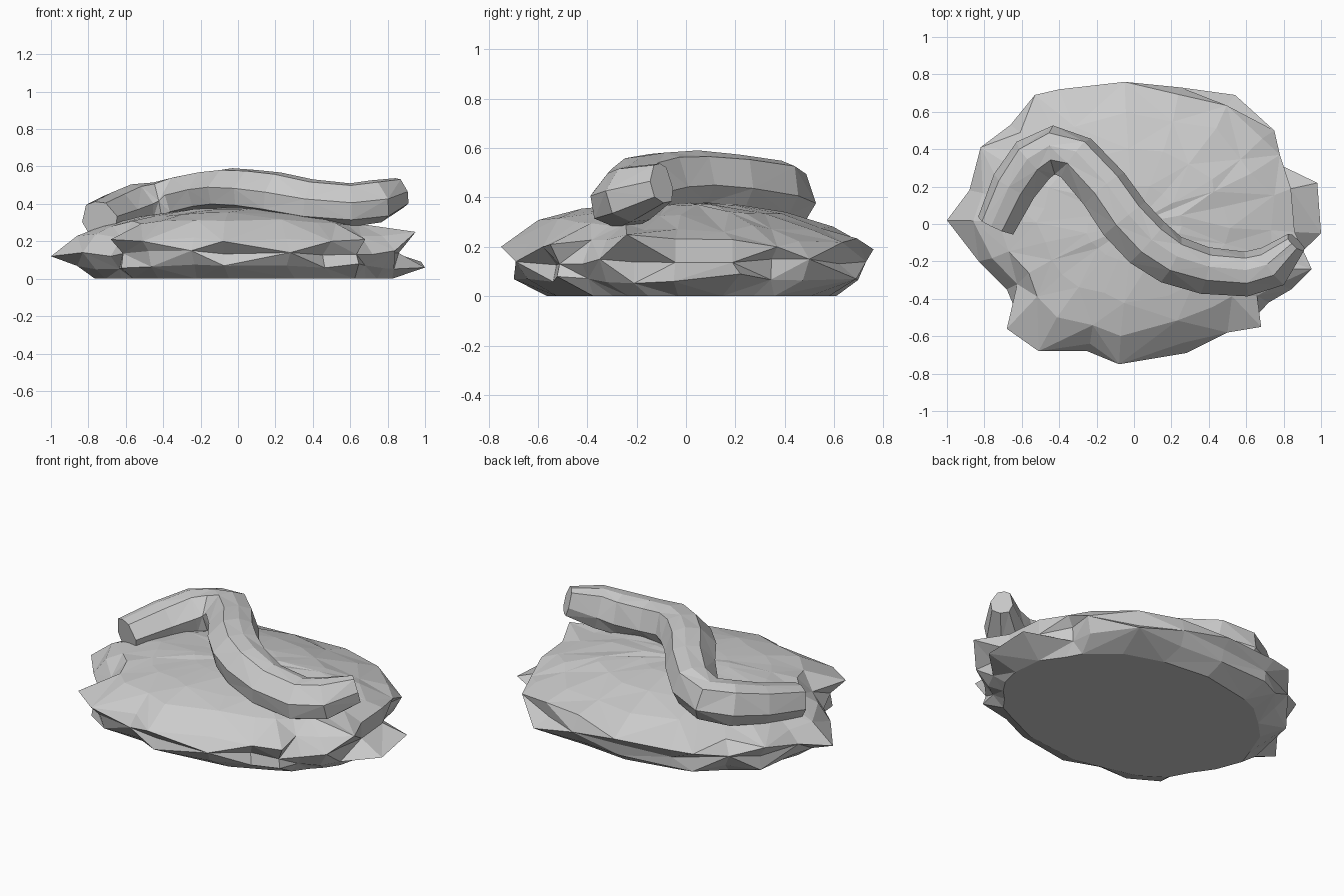
import bpy, bmesh, math, random
from mathutils import Vector

if "Cube" in bpy.data.objects:
    bpy.data.objects.remove(bpy.data.objects["Cube"])

random.seed(11)

stone = bpy.data.materials.new("stone grey")
stone.diffuse_color = (0.6, 0.6, 0.6, 1)
stone.use_nodes = True
stone.node_tree.nodes["Principled BSDF"].inputs["Base Color"].default_value = stone.diffuse_color


def finish(name, bm):
    bmesh.ops.recalc_face_normals(bm, faces=bm.faces)
    me = bpy.data.meshes.new(name)
    bm.to_mesh(me)
    bm.free()
    me.materials.append(stone)
    ob = bpy.data.objects.new(name, me)
    bpy.context.collection.objects.link(ob)
    return ob


def bridge(bm, a, b, flip=0):
    """Join two closed rings with triangles, alternating the diagonals."""
    n = len(a)
    for i in range(n):
        j = (i + 1) % n
        if (i + flip) % 2:
            bm.faces.new((a[i], a[j], b[j]))
            bm.faces.new((a[i], b[j], b[i]))
        else:
            bm.faces.new((a[i], a[j], b[i]))
            bm.faces.new((a[j], b[j], b[i]))


# Rock: jagged outline points, each sticking out at its own height
rim = [(1, -.05, .06), (.98, .22, .09), (.78, .37, .2), (.75, .5, .15), (.54, .69, .07),
       (.25, .73, .14), (-.05, .76, .19), (-.4, .72, .2), (-.53, .69, .2), (-.66, .53, .16),
       (-.82, .41, .21), (-.88, .18, .16), (-1, .02, .12), (-.83, -.2, .14), (-.68, -.35, .12),
       (-.68, -.56, .21), (-.51, -.68, .2), (-.25, -.68, .15), (-.08, -.75, .2),
       (.28, -.69, .14), (.5, -.58, .2), (.68, -.55, .21), (.72, -.42, .13),
       (.84, -.35, .15), (.95, -.24, .25)]


def dome(x, y):
    return 0.38 - 0.2 * x * x - (0.3 if y > 0 else 0.18) * y * y


def oval(a, rx, ry):
    return rx * math.cos(a), ry * math.sin(a)


bm = bmesh.new()
angles = [math.atan2(y, x) for x, y, z in rim]
rings = []

# Flat base
base = []
for (x, y, z), a in zip(rim, angles):
    ox, oy = oval(a, .78, .6 if y > 0 else .54)
    base.append(bm.verts.new((.3 * .83 * x + .7 * ox + .03, .3 * .83 * y + .7 * oy, 0)))
rings.append(base)

# Side ledges: lower lobe, groove and upper lobe
levels = [(.065, .93), (.14, .92), (.225, .93)]
for level, inset in levels:
    ring = []
    for x, y, z in rim:
        nearest = min(levels, key=lambda l: abs(l[0] - z))[0]
        if nearest == level:
            s, h = 1, z
        else:
            s = inset + random.uniform(-.02, .02)
            s = min(s, .86 / math.hypot(x, y))
            h = level + random.uniform(-.015, .015)
        ring.append(bm.verts.new((x * s, y * s, h)))
    rings.append(ring)

# Low dome on top, getting rounder towards the middle
for scale, rough, mix in ((.78, .01, .5), (.55, .01, .8), (.28, .006, 1)):
    ring = []
    for (x, y, z), a in zip(rim, angles):
        s = scale * random.uniform(.96, 1.04)
        ox, oy = oval(a, .9, .74)
        px, py = s * (x + (ox - x) * mix), s * (y + (oy - y) * mix)
        ring.append(bm.verts.new((px, py, dome(px, py) + random.uniform(-rough, rough))))
    rings.append(ring)
for k in range(len(rings) - 1):
    bridge(bm, rings[k], rings[k + 1], k)
bm.faces.new(list(reversed(base)))
peak = bm.verts.new((0, 0, .38))
top = rings[-1]
for i in range(len(top)):
    bm.faces.new((top[i], top[(i + 1) % len(top)], peak))
finish("rock", bm)

# Winding body: lopsided eight-sided tube along an S-shaped path with flat ends
# (x, y, z, half width, half height)
path = [(-.74, -.01, .325, .105, .088), (-.64, .2, .36, .125, .105), (-.54, .34, .39, .13, .115),
        (-.43, .395, .405, .13, .115), (-.31, .355, .435, .13, .115), (-.16, .19, .465, .135, .112),
        (-.05, .03, .478, .14, .11), (.07, -.1, .472, .14, .112), (.2, -.19, .452, .135, .115),
        (.38, -.25, .415, .125, .115), (.6, -.27, .395, .12, .115), (.74, -.225, .415, .115, .115),
        (.865, -.1, .458, .062, .082)]
section = [(1, .1), (.4, .92), (-.2, 1), (-.72, .8), (-1, -.25), (-.68, -.92), (.1, -1), (.85, -.7)]
pts = [Vector(p[:3]) for p in path]
bm = bmesh.new()
tube = []
last = len(pts) - 1
for i, p in enumerate(pts):
    t = (pts[min(i + 1, last)] - pts[max(i - 1, 0)]).normalized()
    side = Vector((t.y, -t.x, 0)).normalized()
    up = side.cross(t).normalized()
    w, h = path[i][3:]
    ring = []
    for u, v in section:
        j = 1 if i in (0, last) else random.uniform(.97, 1.03)
        ring.append(bm.verts.new(p + side * (w * j * u) + up * (h * j * v)))
    tube.append(ring)
for k in range(last):
    bridge(bm, tube[k], tube[k + 1], k)
bm.faces.new(list(reversed(tube[0])))
bm.faces.new(tube[-1])
finish("winding_body", bm)
